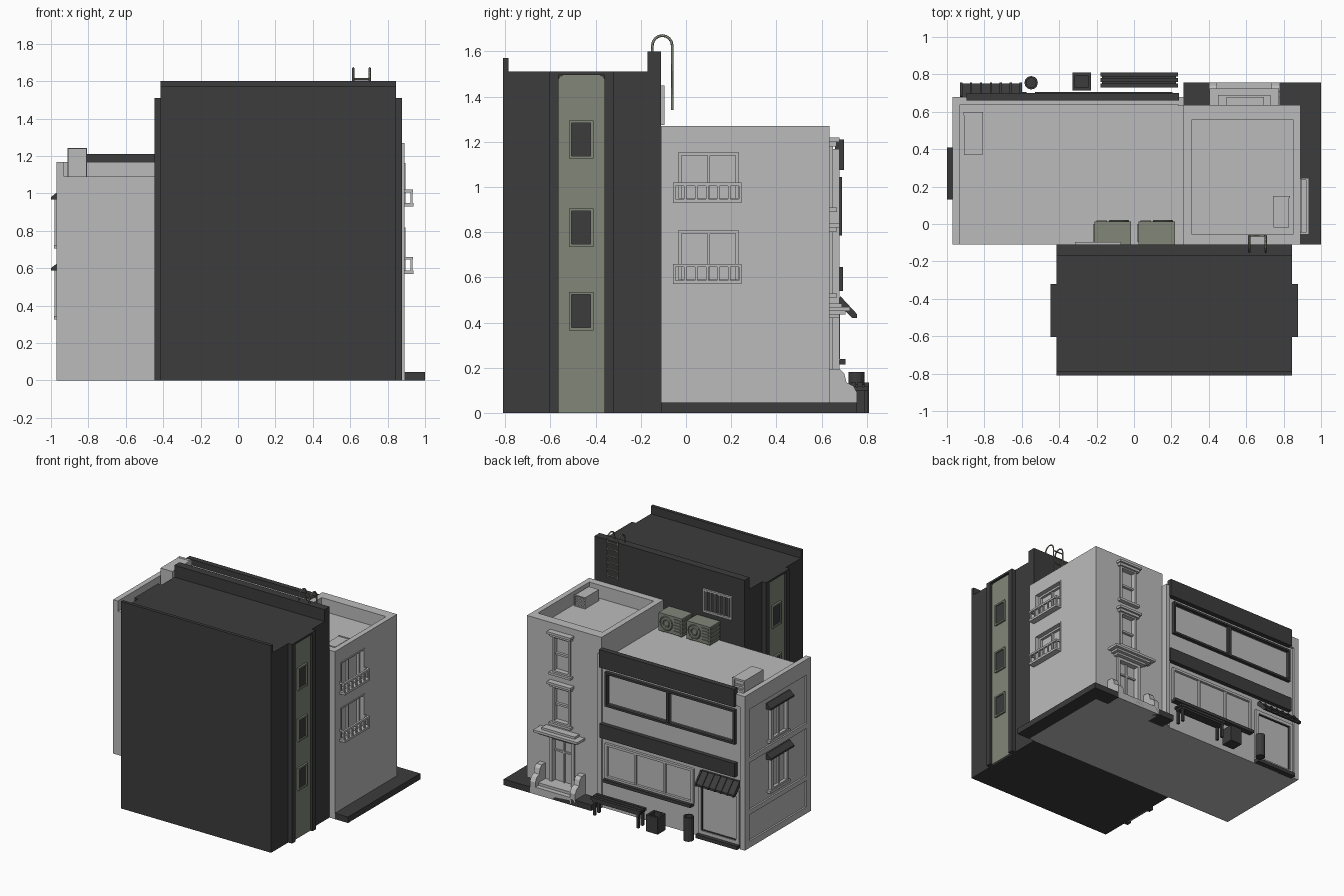
import bpy, bmesh, math
from mathutils import Vector

cube = bpy.data.objects.get("Cube")
if cube:
    bpy.data.objects.remove(cube, do_unlink=True)


def material(name, rgb):
    m = bpy.data.materials.new(name)
    m.use_nodes = True
    m.diffuse_color = (*rgb, 1)
    m.node_tree.nodes["Principled BSDF"].inputs["Base Color"].default_value = (*rgb, 1)
    return m


LIGHT = material("light grey plaster", (0.50, 0.50, 0.50))
DARK = material("charcoal", (0.045, 0.045, 0.045))
OLIVE = material("olive grey", (0.22, 0.24, 0.19))


def finish(name, bm, mat):
    bmesh.ops.recalc_face_normals(bm, faces=bm.faces)
    me = bpy.data.meshes.new(name)
    bm.to_mesh(me)
    bm.free()
    me.materials.append(mat)
    ob = bpy.data.objects.new(name, me)
    bpy.context.collection.objects.link(ob)
    return ob


def boxes(name, mat, *items):
    """One object from boxes given as (x0, x1, y0, y1, z0, z1)."""
    bm = bmesh.new()
    for b in items:
        r = bmesh.ops.create_cube(bm, size=1)
        for v in r["verts"]:
            v.co = Vector([b[2 * i] if v.co[i] < 0 else b[2 * i + 1] for i in range(3)])
    return finish(name, bm, mat)


def prism(name, mat, pts, axis, a, b):
    """Profile extruded along x (points are y,z) or y (points are x,z) from a to b."""
    bm = bmesh.new()
    vs = [bm.verts.new((a, p, q) if axis == "x" else (p, a, q)) for p, q in pts]
    f = bm.faces.new(vs)
    r = bmesh.ops.extrude_face_region(bm, geom=[f])
    d = Vector((b - a, 0, 0)) if axis == "x" else Vector((0, b - a, 0))
    bmesh.ops.translate(bm, vec=d, verts=[v for v in r["geom"] if isinstance(v, bmesh.types.BMVert)])
    return finish(name, bm, mat)


def ring(axis, d0, d1, a0, a1, z0, z1, t):
    """Four boxes of a rectangular frame; axis is the wall normal."""
    rects = [(a0, a1, z0, z0 + t), (a0, a1, z1 - t, z1),
             (a0, a0 + t, z0 + t, z1 - t), (a1 - t, a1, z0 + t, z1 - t)]
    return [(d0, d1, *r) if axis == "x" else (r[0], r[1], d0, d1, r[2], r[3]) for r in rects]


def cut(ob, *items):
    cutter = boxes("cutter", LIGHT, *items)
    cutter.hide_render = True
    mod = ob.modifiers.new("cut", "BOOLEAN")
    mod.operation, mod.object, mod.solver = "DIFFERENCE", cutter, "EXACT"
    bpy.context.view_layer.objects.active = ob
    bpy.ops.object.modifier_apply(modifier=mod.name)
    bpy.data.objects.remove(cutter, do_unlink=True)


def tube(name, mat, runs, r):
    cu = bpy.data.curves.new(name, "CURVE")
    cu.dimensions, cu.bevel_depth, cu.bevel_resolution, cu.use_fill_caps = "3D", r, 0, True
    for run in runs:
        s = cu.splines.new("POLY")
        s.points.add(len(run) - 1)
        for p, c in zip(s.points, run):
            p.co = (*c, 1)
    cu.materials.append(mat)
    ob = bpy.data.objects.new(name, cu)
    bpy.context.collection.objects.link(ob)


# Tall dark block with front and rear parapets
boxes("tall_block", DARK, (-.415, .845, -.81, -.11, 0, 1.51))
boxes("tall_block_parapets", DARK, (-.415, .845, -.81, -.785, 1.51, 1.57),
      (-.415, .845, -.17, -.11, 1.51, 1.6))

# Stair window strips on both ends of the block
for side, edge, s in (("left", .845, 1), ("right", -.415, -1)):
    def X(a, b):
        return sorted((edge + s * a, edge + s * b))
    boxes(side + "_strip_fins", DARK, (*X(0, .032), -.605, -.565, 0, 1.51),
          (*X(0, .032), -.36, -.32, 0, 1.51), (*X(0, .032), -.565, -.36, 1.495, 1.51))
    olive = [(-.565, 0), (-.36, 0), (-.36, 1.475), (-.366, 1.489), (-.38, 1.495),
             (-.545, 1.495), (-.559, 1.489), (-.565, 1.475)]
    prism(side + "_olive_strip", OLIVE, olive, "x", *X(0, .014))
    frames, panes = [], []
    for z in (.365, .735, 1.125):
        frames += ring("x", *X(.014, .028), -.518, -.41, z, z + .17, .012)
        panes.append((*X(.012, .019), -.506, -.422, z + .012, z + .158))
    boxes(side + "_strip_window_frames", OLIVE, *frames)
    boxes(side + "_strip_window_panes", DARK, *panes)

# Barred window on the rear of the block
boxes("barred_window", LIGHT, *ring("y", -.11, -.095, -.315, -.07, 1.275, 1.45, .014),
      *[(-.29 + i * .038, -.28 + i * .038, -.108, -.097, 1.285, 1.44) for i in range(6)])

# Roof ladder with hooped rails
arc = [(-.105 + .044 * math.cos(math.pi * i / 8), 1.625 + .045 * math.sin(math.pi * i / 8)) for i in range(9)]
rails = [[(x, -.061, 1.34)] + [(x, y, z) for y, z in arc] + [(x, -.149, 1.6)] for x in (.616, .704)]
rungs = [[(.616, -.061, 1.36 + i * .05), (.704, -.061, 1.36 + i * .05)] for i in range(6)]
tube("roof_ladder", OLIVE, rails + rungs, .006)

# Corner tower with sunken roof and recessed side windows
tower = boxes("tower", LIGHT, (.265, .89, -.11, .635, 0, 1.27))
BALC = ((-.035, .235, .935, 1.155), (-.035, .235, .575, .81))
cut(tower, (.31, .85, -.055, .56, 1.17, 1.4),
    *[(.84, 1, a, b, z0 + .01, z1) for a, b, z0, z1 in BALC],
    *[(.535, .655, .61, .8, z, z + .25) for z in (.54, .92)],
    (.51, .67, .61, .8, .075, .40))

# Side window frames and balconies
for k, (a, b, z0, z1) in enumerate(BALC):
    lvl = ("upper", "lower")[k]
    boxes(lvl + "_side_window_frame", LIGHT, *ring("x", .84, .86, a, b, z0, z1, .015),
          (.84, .858, .095, .107, z0, z1), *ring("x", .88, .895, a - .008, b + .008, z0 + .005, z1 + .008, .01))
    y0, y1 = a - .022, b + .01
    posts = [(.922, .933, y0 + i * (y1 - y0 - .011) / 6, y0 + .011 + i * (y1 - y0 - .011) / 6, z0, z0 + .08)
             for i in range(7)]
    ends = [(.885, .935, y, y + .011, z0 + .07, z0 + .085) for y in (y0, y1 - .011)]
    boxes(lvl + "_balcony", LIGHT, (.885, .937, y0, y1, z0 - .005, z0 + .012),
          (.92, .935, y0, y1, z0 + .07, z0 + .085), *ends, *posts)

# Tower rear windows with stepped heads and sills
for lvl, z in (("lower", .54), ("upper", .92)):
    boxes(lvl + "_tower_window", LIGHT, *ring("y", .615, .65, .52, .67, z - .015, z + .265, .016),
          (.535, .655, .612, .632, z + .115, z + .13),
          (.505, .685, .63, .665, z + .26, z + .28), (.495, .695, .63, .68, z + .28, z + .298),
          (.505, .685, .63, .668, z - .03, z - .012))

# Entrance door, cornice, steps and cheek walls
boxes("entrance_door", LIGHT, *ring("y", .61, .65, .485, .695, .05, .425, .025),
      (.584, .596, .61, .622, .07, .40), (.51, .67, .61, .622, .30, .312))
boxes("entrance_cornice", LIGHT, (.46, .72, .63, .68, .42, .435), (.435, .745, .63, .705, .435, .45),
      (.405, .775, .63, .725, .45, .468), (.45, .73, .63, .69, .468, .485))
boxes("entrance_steps", LIGHT, (.44, .74, .63, .72, .0, .075), (.44, .74, .63, .757, 0, .055))
cheek = [(.63, 0), (.757, 0), (.757, .09), (.74, .12), (.71, .135), (.70, .175), (.68, .195), (.63, .195)]
for name, x in (("left", .735), ("right", .40)):
    prism(name + "_cheek_wall", LIGHT, cheek, "x", x, x + .045)

# Dark pavement around the tower
boxes("pavement", DARK, (.88, 1, -.11, .757, 0, .045), (.265, .89, .63, .757, 0, .045))

# Tower roof unit
boxes("tower_roof_unit", LIGHT, (.745, .83, -.02, .14, 1.17, 1.255),
      *[(.752, .823, .138, .148, 1.185 + i * .022, 1.195 + i * .022) for i in range(3)],
      *ring("y", .138, .15, .742, .833, 1.172, 1.258, .008))

# Low shop building with roof parapets and corner pilasters
boxes("shop_body", LIGHT, (-.957, .265, -.11, .663, 0, 1.09))
boxes("shop_parapets", LIGHT, (-.97, -.93, -.11, .68, 1.08, 1.168), (-.93, .265, .64, .68, 1.08, 1.168))
boxes("shop_pilasters", LIGHT, (-.97, -.93, .625, .68, 0, 1.09), (.235, .268, .63, .68, 0, 1.168),
      (-.97, -.94, -.11, -.06, 0, 1.09))
boxes("shop_side_bands", LIGHT,
      *[(-.97, -.95, -.07, .64, a, b) for a, b in ((0, .05), (.25, .285), (.645, .685), (1.05, 1.09))])

# Shop side windows with little awnings
for lvl, z in (("lower", .325), ("upper", .705)):
    boxes(lvl + "_shop_side_window", LIGHT, *ring("x", -.98, -.95, .17, .375, z + .01, z + .275, .022),
          (-.972, -.95, .266, .279, z + .02, z + .26), (-.985, -.95, .15, .395, z, z + .02))
    awn = [(-.955, z + .305), (-.962, z + .305), (-1, z + .275), (-1, z + .262), (-.955, z + .262)]
    prism(lvl + "_side_awning", DARK, awn, "y", .13, .41)

# Sign bands, display windows and sills
boxes("upper_sign_band", DARK, (-.895, .24, .66, .70, 1.075, 1.21))
boxes("lower_sign_band", DARK, (-.895, .24, .66, .695, .54, .645))
boxes("upper_display_frame", DARK, *ring("y", .66, .69, -.89, .2, .785, 1.045, .016),
      (-.335, -.315, .66, .688, .79, 1.04))
boxes("upper_display_panes", LIGHT, (-.865, -.345, .66, .672, .81, 1.02), (-.305, .175, .66, .672, .81, 1.02))
boxes("lower_display_frame", LIGHT, *ring("y", .66, .682, -.535, .205, .235, .5, .018),
      *[(x, x + .016, .66, .68, .24, .49) for x in (-.30, -.055)])
boxes("lower_display_sill", DARK, (-.53, .205, .66, .707, .215, .238))

# Shop door, step and ribbed awning
boxes("shop_door", LIGHT, *ring("y", .66, .68, -.92, -.575, .03, .44, .025))
boxes("shop_door_trim", DARK, *ring("y", .66, .674, -.896, -.6, .053, .417, .006))
boxes("shop_door_step", DARK, (-.92, -.575, .66, .705, 0, .028))
prism("shop_awning", DARK, [(.66, .51), (.68, .51), (.75, .435), (.75, .42), (.735, .42), (.66, .495)],
      "x", -.93, -.6)
for i in range(7):
    x = -.93 + i * .053
    prism(f"awning_rib_{i + 1}", DARK, [(.68, .51), (.684, .516), (.757, .437), (.757, .42), (.75, .42)],
          "x", x, x + .012)

# Vent box on the shop roof
boxes("shop_vent_box", LIGHT, (-.91, -.81, .37, .585, 1.09, 1.24),
      *ring("y", .58, .60, -.912, -.808, 1.09, 1.242, .014),
      *[(-.90, -.82, .58, .595, 1.125 + i * .03, 1.137 + i * .03) for i in range(3)])

# Cooling units with round fans and slats
for k, x in enumerate((-.21, .025)):
    side = ("right", "left")[k]
    boxes(side + "_cooling_unit", OLIVE, (x, x + .195, -.11, .013, 1.10, 1.235),
          (x + .01, x + .04, -.1, .0, 1.085, 1.1), (x + .155, x + .185, -.1, .0, 1.085, 1.1),
          *[(x + .01, x + .065, .012, .02, 1.12 + i * .022, 1.13 + i * .022) for i in range(5)],
          *[(x - .006, x, -.095, 0, 1.12 + i * .03, 1.132 + i * .03) for i in range(4)])
    hub = (x + .13, 1.168)
    disc = [[(hub[0] + r * math.cos(math.tau * i / 16), .016, hub[1] + r * math.sin(math.tau * i / 16))
             for i in range(17)] for r in (.05, .025)]
    tube(side + "_fan_guard", OLIVE, disc, .005)

# Bench
boxes("bench", DARK, *[(-.18, .235, y, y + .022, .115, .135) for y in (.73, .759, .788)],
      (-.17, .225, .735, .805, .1, .115),
      *[(x, x + .018, y, y + .018, 0, .11) for x in (-.165, .2) for y in (.735, .787)])

# Square planter bin
bin_box = boxes("square_bin", DARK, (-.33, -.23, .715, .81, 0, .125))
cut(bin_box, (-.315, -.245, .73, .795, .09, .3))

# Round litter bin, open at the top
bm = bmesh.new()
rings = [[bm.verts.new((-.55 + r * math.cos(math.tau * i / 12), .755 + r * math.sin(math.tau * i / 12), z))
          for i in range(12)] for r, z in ((.036, 0), (.036, .18), (.026, .18), (.026, .02))]
for lo, hi in zip(rings, rings[1:]):
    for i in range(12):
        bm.faces.new((lo[i], lo[(i + 1) % 12], hi[(i + 1) % 12], hi[i]))
bm.faces.new(rings[0])
bm.faces.new(rings[3])
finish("round_bin", bm, DARK)
